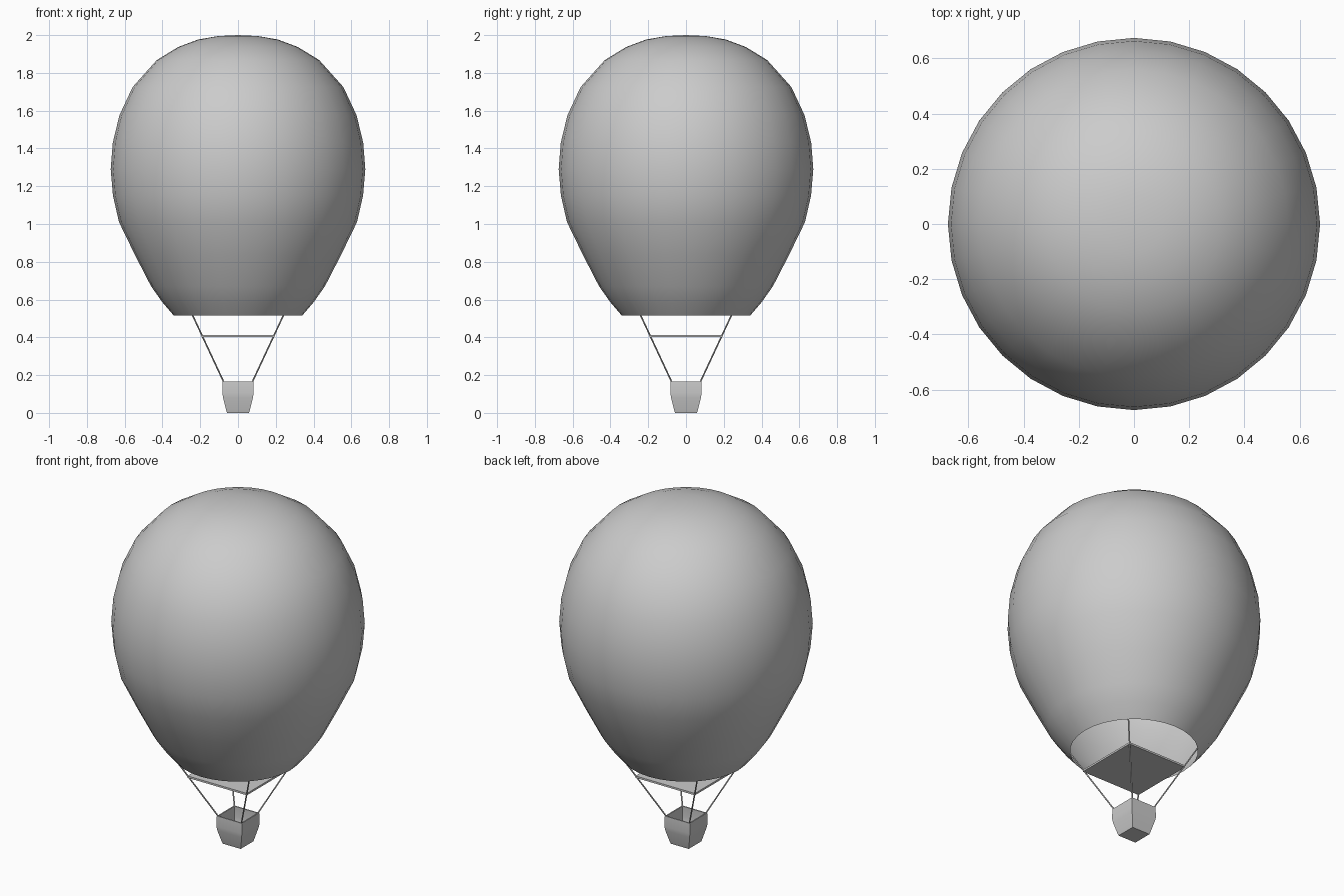
import bpy, bmesh, math
from mathutils import Vector

if "Cube" in bpy.data.objects:
    bpy.data.objects.remove(bpy.data.objects["Cube"])


def finish(name, bm, angle=180):
    # Turn a bmesh into a named, smooth-shaded object
    mesh = bpy.data.meshes.new(name)
    bmesh.ops.recalc_face_normals(bm, faces=bm.faces)
    bm.to_mesh(mesh)
    bm.free()
    obj = bpy.data.objects.new(name, mesh)
    bpy.context.collection.objects.link(obj)
    bpy.ops.object.select_all(action='DESELECT')
    obj.select_set(True)
    bpy.context.view_layer.objects.active = obj
    bpy.ops.object.shade_smooth_by_angle(angle=math.radians(angle))
    return obj


def rings(bm, profile, sides, phase=0.0):
    # Stack of regular rings joined by quads; profile holds (radius, z)
    loops = []
    for r, z in profile:
        loops.append([bm.verts.new((r * math.cos(phase + math.tau * i / sides),
                                    r * math.sin(phase + math.tau * i / sides), z))
                      for i in range(sides)])
    for a, b in zip(loops, loops[1:]):
        for i in range(sides):
            j = (i + 1) % sides
            bm.faces.new((a[i], a[j], b[j], b[i]))
    return loops


# Envelope: open mouth below, closed crown above
bm = bmesh.new()
profile = [(.34, .515), (.40, .585), (.46, .67), (.545, .835), (.63, 1.01),
           (.662, 1.15), (.674, 1.29), (.663, 1.43), (.628, 1.575), (.558, 1.725),
           (.43, 1.868), (.317, 1.937), (.21, 1.977), (.105, 1.995)]
crown = rings(bm, profile, 32)[-1]
pole = bm.verts.new((0, 0, 2.0))
for i in range(32):
    bm.faces.new((crown[i], crown[(i + 1) % 32], pole))
finish("envelope", bm)

# Basket: square tapered tub with a thin wall and an inner floor
bm = bmesh.new()
half = [(.058, 0), (.062, .012), (.079, .08), (.083, .105), (.081, .165),
        (.074, .165), (.076, .105), (.072, .08), (.056, .015)]
loops = rings(bm, [(w * math.sqrt(2), z) for w, z in half], 4, math.pi / 4)
bm.faces.new(loops[0])
bm.faces.new(loops[-1])
finish("basket", bm, 60)

# Thin square plate tied between the ropes
bm = bmesh.new()
r = .193 * math.sqrt(2)
loops = rings(bm, [(r, .402), (r, .413)], 4, math.pi / 4)
bm.faces.new(loops[0])
bm.faces.new(loops[1])
finish("burner_plate", bm, 30)

# Four ropes from the basket corners to the mouth
for n, (sx, sy) in enumerate([(-1, -1), (1, -1), (1, 1), (-1, 1)], 1):
    low = Vector((.074 * sx, .074 * sy, .16))
    high = Vector((.24 * sx, .24 * sy, .516))
    axis = high - low
    bm = bmesh.new()
    bmesh.ops.create_cone(bm, cap_ends=True, segments=8, radius1=.004,
                          radius2=.004, depth=axis.length)
    bmesh.ops.rotate(bm, verts=bm.verts,
                     matrix=axis.to_track_quat('Z', 'Y').to_matrix())
    bmesh.ops.translate(bm, verts=bm.verts, vec=(low + high) / 2)
    finish(f"rope_{n}", bm, 50)
